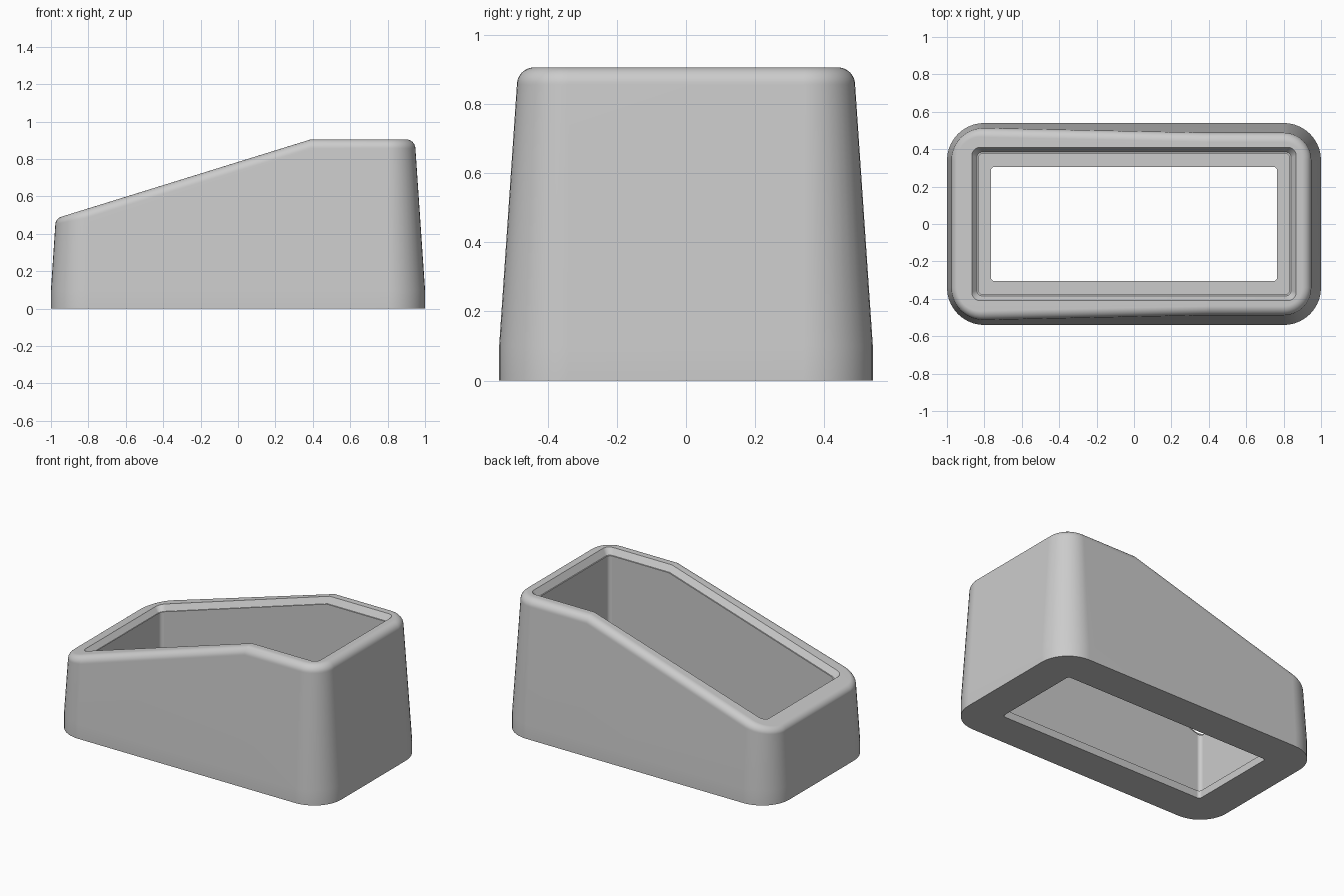
import bpy, bmesh, math

cube = bpy.data.objects.get("Cube")
if cube:
    bpy.data.objects.remove(cube, do_unlink=True)

CREASE_X, TOP_Z, SLOPE = 0.39, 0.905, 0.31
DRAFT, FOOT_Z, FLOOR_Z = 0.068, 0.1, 0.05
STEPS = 10


def top_z(x):
    """Height of the rim: flat at one end, sloping down to the other."""
    return TOP_Z + SLOPE * min(0, x - CREASE_X)


def outline(hx, hy, r):
    """Rounded rectangle as (point, outward normal), with a point at each crease."""
    pts = []
    for i, (sx, sy) in enumerate([(1, 1), (-1, 1), (-1, -1), (1, -1)]):
        for k in range(STEPS + 1):
            a = math.pi / 2 * (i + k / STEPS)
            nx, ny = math.cos(a), math.sin(a)
            pts.append((sx * (hx - r) + r * nx, sy * (hy - r) + r * ny, nx, ny))
        if sx * sy > 0:
            continue_crease = (CREASE_X, sy * hy, 0, sy)
            if sy > 0:
                pts.append(continue_crease)
        if i == 2:
            pts.append((CREASE_X, -hy, 0, -1))
    return pts


def flat_ring(rect, z):
    return [(x, y, z) for x, y, nx, ny in outline(*rect)]


def rim_ring(rect, depth):
    return [(x, y, top_z(x) - depth) for x, y, nx, ny in outline(*rect)]


def fillet_ring(rect, t):
    """Ring on the rounded top edge; t runs from the wall (0) to the rim (1)."""
    ring = []
    a = t * math.pi / 2
    for x, y, nx, ny in outline(*rect):
        r = 0.05 - 0.02 * max(0, -nx)
        inset = DRAFT * (top_z(x) - r - FOOT_Z) + r * (1 - math.cos(a))
        px, py = x - nx * inset, y - ny * inset
        if abs(nx) < 1e-6 and abs(x - CREASE_X) < 1e-6:
            px = CREASE_X
        ring.append((px, py, top_z(px) - r * (1 - math.sin(a))))
    return ring


base = (1.0, 0.54, 0.2)
rim = (0.867, 0.41, 0.045)
lip = (0.84, 0.385, 0.03)
cavity = (0.832, 0.377, 0.025)
hole = (0.765, 0.305, 0.02)

# Rings from the underside, up the outer wall, over the rim and down inside
rings = [flat_ring(hole, 0), flat_ring(base, 0), flat_ring(base, FOOT_Z)]
rings += [fillet_ring(base, k / STEPS) for k in range(STEPS + 1)]
rings += [rim_ring(rim, 0), rim_ring(lip, 0.04), rim_ring(cavity, 0.04),
          flat_ring(cavity, FLOOR_Z), flat_ring(hole, FLOOR_Z)]

bm = bmesh.new()
loops = [[bm.verts.new(p) for p in ring] for ring in rings]
for a, b in zip(loops, loops[1:] + loops[:1]):
    n = len(a)
    for i in range(n):
        j = (i + 1) % n
        bm.faces.new((a[i], a[j], b[j], b[i]))
bmesh.ops.recalc_face_normals(bm, faces=bm.faces)

mesh = bpy.data.meshes.new("enclosure_shell")
bm.to_mesh(mesh)
bm.free()
shell = bpy.data.objects.new("enclosure_shell", mesh)
bpy.context.collection.objects.link(shell)

# Plain grey plastic
grey = bpy.data.materials.new("light_grey")
grey.use_nodes = True
colour = (0.6, 0.6, 0.6, 1)
grey.diffuse_color = colour
grey.node_tree.nodes["Principled BSDF"].inputs["Base Color"].default_value = colour
mesh.materials.append(grey)

# Smooth rounds, crisp creases
bpy.ops.object.select_all(action="DESELECT")
shell.select_set(True)
bpy.context.view_layer.objects.active = shell
bpy.ops.object.shade_smooth_by_angle(angle=math.radians(14))
weighted = shell.modifiers.new("weighted_normals", "WEIGHTED_NORMAL")
weighted.keep_sharp = True
